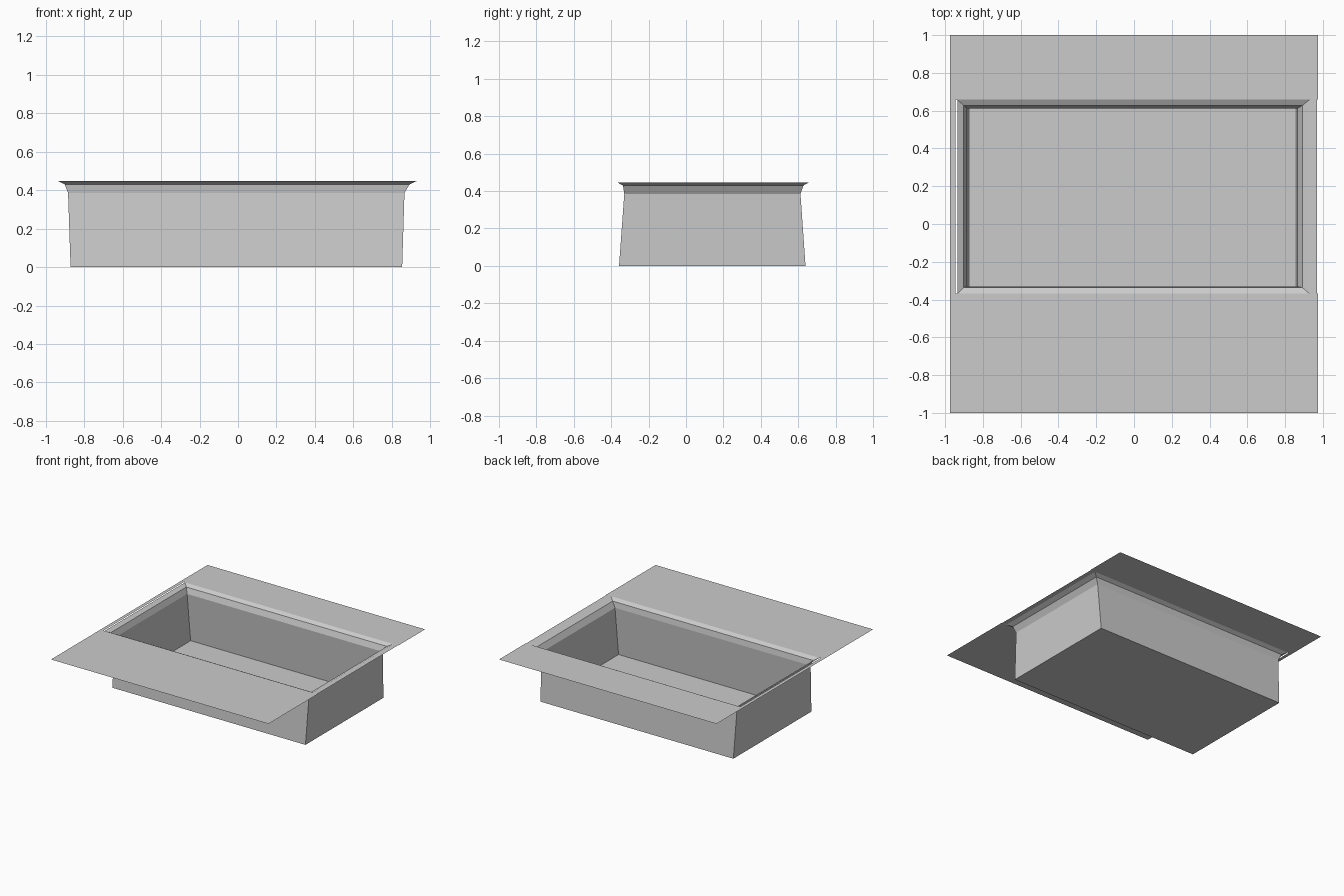
import bpy

if "Cube" in bpy.data.objects:
    bpy.data.objects.remove(bpy.data.objects["Cube"])


def mesh_object(name, verts, faces):
    mesh = bpy.data.meshes.new(name)
    mesh.from_pydata(verts, [], faces)
    mesh.update()
    obj = bpy.data.objects.new(name, mesh)
    bpy.context.collection.objects.link(obj)
    return obj


def rectangle(x0, x1, y0, y1, z):
    return [(x0, y0, z), (x1, y0, z), (x1, y1, z), (x0, y1, z)]


TOP = 0.447

# Basin: floor, leaning walls and a two-step flared rim (single skin)
rings = [
    (-0.871, 0.854, -0.358, 0.639, 0.0),
    (-0.884, 0.866, -0.330, 0.612, 0.385),
    (-0.902, 0.892, -0.337, 0.628, 0.430),
    (-0.935, 0.929, -0.369, 0.658, TOP),
]
verts = [v for ring in rings for v in rectangle(*ring)]
faces = [(0, 1, 2, 3)]
for level in range(len(rings) - 1):
    a, b = level * 4, level * 4 + 4
    for i in range(4):
        j = (i + 1) % 4
        faces.append((a + i, b + i, b + j, a + j))
mesh_object("basin", verts, faces)

# Countertop: thin sheet around the opening, with a narrow slit on the left
outer_x = 0.973
sheets = {
    "counter_front": (-outer_x, outer_x, -1.0, -0.369),
    "counter_back": (-outer_x, outer_x, 0.658, 1.0),
    "counter_left": (-outer_x, -0.945, -0.369, 0.658),
    "counter_right": (0.929, outer_x - 0.004, -0.369, 0.658),
}
for name, bounds in sheets.items():
    mesh_object(name, rectangle(*bounds, TOP), [(0, 1, 2, 3)])
